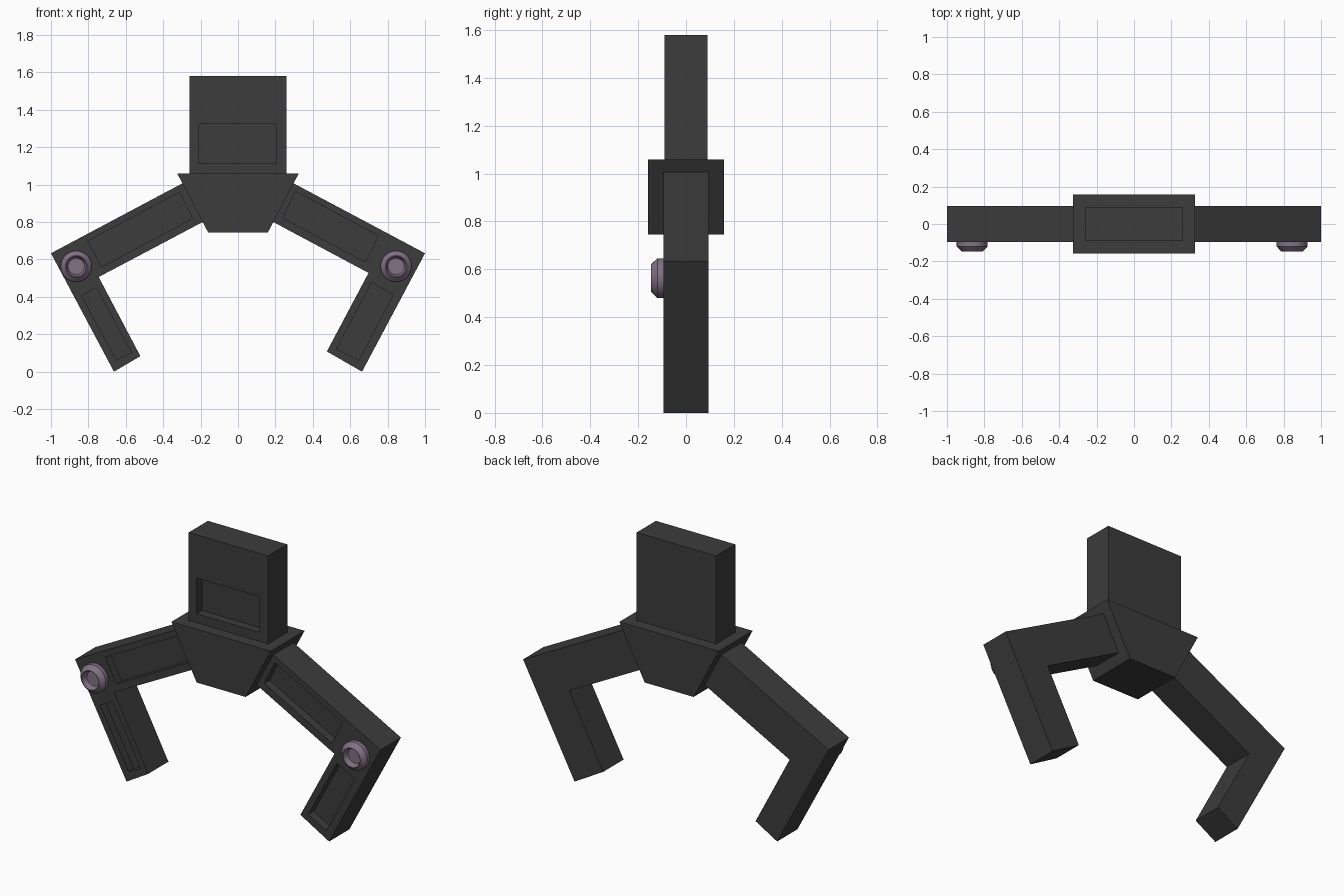
import bpy, bmesh, math

if "Cube" in bpy.data.objects:
    bpy.data.objects.remove(bpy.data.objects["Cube"])


def material(name, color):
    m = bpy.data.materials.new(name)
    m.diffuse_color = (*color, 1)
    m.use_nodes = True
    m.node_tree.nodes["Principled BSDF"].inputs["Base Color"].default_value = m.diffuse_color
    return m


dark = material("dark_grey", (0.045, 0.045, 0.045))
mauve = material("mauve", (0.22, 0.165, 0.23))


def finish(name, bm, mat):
    bmesh.ops.recalc_face_normals(bm, faces=bm.faces)
    me = bpy.data.meshes.new(name)
    bm.to_mesh(me)
    bm.free()
    me.materials.append(mat)
    ob = bpy.data.objects.new(name, me)
    bpy.context.collection.objects.link(ob)
    return ob


def prism(name, pts, y0, y1):
    """Extrude an x-z outline from y0 to y1."""
    bm = bmesh.new()
    face = bm.faces.new([bm.verts.new((x, y0, z)) for x, z in pts])
    ext = bmesh.ops.extrude_face_region(bm, geom=[face])
    moved = [v for v in ext["geom"] if isinstance(v, bmesh.types.BMVert)]
    bmesh.ops.translate(bm, verts=moved, vec=(0, y1 - y0, 0))
    return finish(name, bm, dark)


def recess(ob, pts, front, depth=0.05):
    """Sink a panel into the front face."""
    cutter = prism("panel_cutter", pts, front - 0.05, front + depth)
    cutter.hide_render = True
    mod = ob.modifiers.new("panel", "BOOLEAN")
    mod.operation = "DIFFERENCE"
    mod.solver = "EXACT"
    mod.object = cutter
    bpy.context.view_layer.objects.active = ob
    bpy.ops.object.modifier_apply(modifier=mod.name)
    bpy.data.objects.remove(cutter)


def joint_cap(name, x, z, n=32):
    """Chamfered, dished disc turned around the y axis."""
    prof = [(0.083, -0.09), (0.083, -0.12), (0.058, -0.146),
            (0.055, -0.146), (0.044, -0.115)]
    bm = bmesh.new()
    rings = [[bm.verts.new((x + r * math.cos(2 * math.pi * i / n), y,
                            z + r * math.sin(2 * math.pi * i / n)))
              for i in range(n)] for r, y in prof]
    for a, b in zip(rings, rings[1:]):
        for i in range(n):
            j = (i + 1) % n
            bm.faces.new((a[i], a[j], b[j], b[i]))
    bm.faces.new(rings[0])
    bm.faces.new(rings[-1])
    ob = finish(name, bm, mauve)
    bpy.ops.object.select_all(action="DESELECT")
    ob.select_set(True)
    bpy.context.view_layer.objects.active = ob
    bpy.ops.object.shade_smooth_by_angle(angle=math.radians(30))


# Upper block with sunken panel
block = prism("upper_block", [(-0.26, 1.05), (0.26, 1.05), (0.26, 1.58), (-0.26, 1.58)], -0.09, 0.09)
recess(block, [(-0.208, 1.113), (0.205, 1.113), (0.205, 1.325), (-0.208, 1.325)], -0.09)

# Tapered hub
prism("hub", [(-0.16, 0.745), (0.16, 0.745), (0.325, 1.06), (-0.325, 1.06)], -0.158, 0.158)

# Right arm, with wider lower segment
right = prism("right_arm", [(0.28, 1.016), (1.0, 0.633), (0.663, 0.0), (0.475, 0.108),
                            (0.698, 0.528), (0.17, 0.81)], -0.095, 0.095)
recess(right, [(0.307, 0.963), (0.751, 0.727), (0.682, 0.586), (0.238, 0.822)], -0.095)
recess(right, [(0.714, 0.476), (0.83, 0.412), (0.645, 0.06), (0.527, 0.123)], -0.095)

# Left arm, with narrower lower segment
left = prism("left_arm", [(-0.28, 1.016), (-1.0, 0.633), (-0.663, 0.0), (-0.522, 0.083),
                          (-0.745, 0.506), (-0.17, 0.81)], -0.095, 0.095)
recess(left, [(-0.315, 0.957), (-0.243, 0.82), (-0.729, 0.561), (-0.803, 0.698)], -0.095)
recess(left, [(-0.837, 0.406), (-0.757, 0.449), (-0.57, 0.102), (-0.65, 0.062)], -0.095)

# Elbow caps
joint_cap("left_joint_cap", -0.865, 0.563)
joint_cap("right_joint_cap", 0.845, 0.563)
